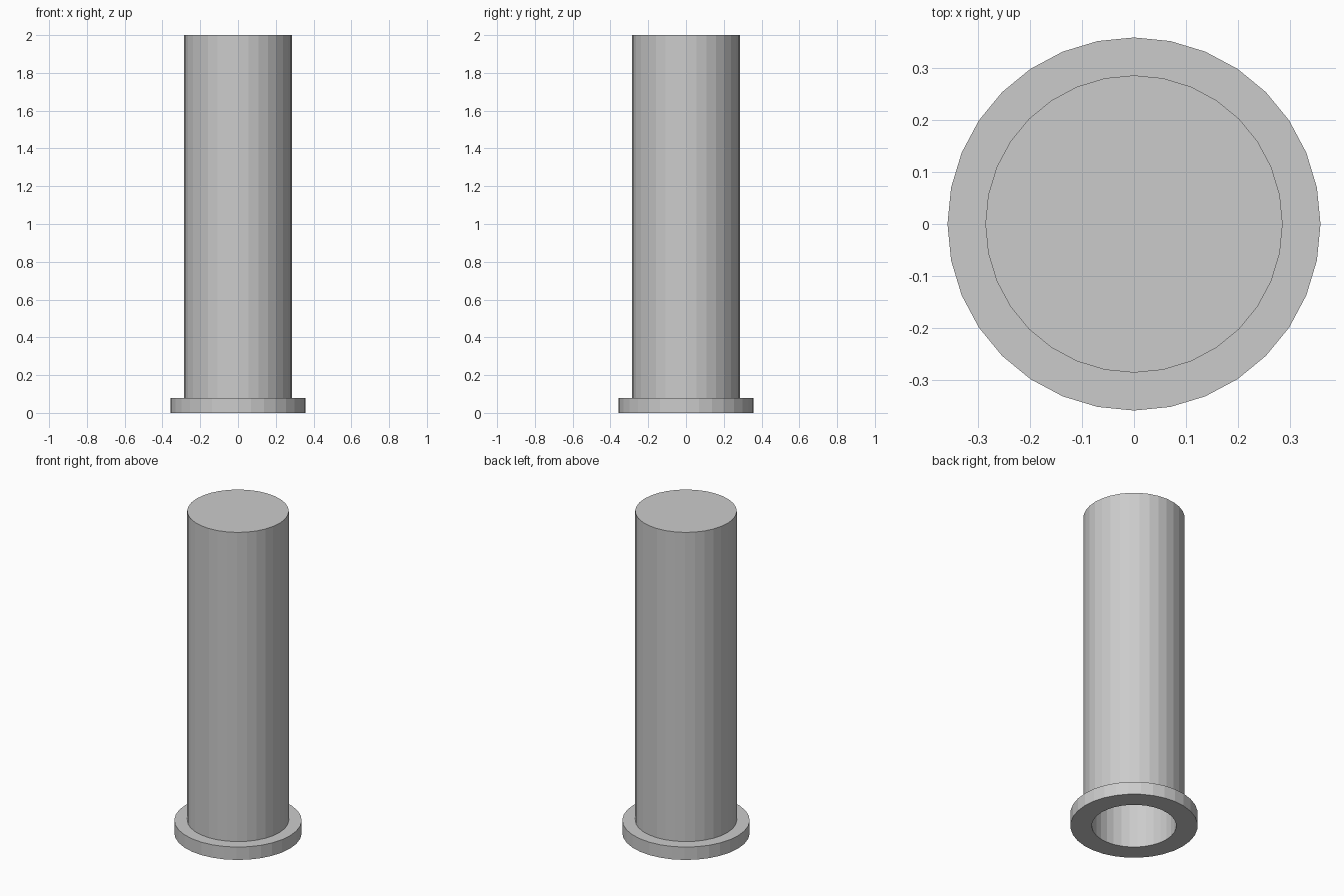
import bpy, bmesh
from math import cos, sin, tau

if "Cube" in bpy.data.objects:
    bpy.data.objects.remove(bpy.data.objects["Cube"])

SIDES = 32
# (radius, height) from the bore ceiling, down the bore, around the flange, up to the top
PROFILE = [(0.238, 1.95), (0.238, 0.0), (0.3585, 0.0),
           (0.3585, 0.08), (0.2857, 0.08), (0.2857, 2.0)]

bm = bmesh.new()
rings = [[bm.verts.new((r * cos(tau * i / SIDES), r * sin(tau * i / SIDES), z))
          for i in range(SIDES)] for r, z in PROFILE]

# Walls between neighbouring rings
for a, b in zip(rings, rings[1:]):
    for i in range(SIDES):
        j = (i + 1) % SIDES
        bm.faces.new((a[i], a[j], b[j], b[i]))

# Bore ceiling and closed top
bm.faces.new(rings[0])
bm.faces.new(rings[-1])
bmesh.ops.recalc_face_normals(bm, faces=bm.faces[:])

mesh = bpy.data.meshes.new("flanged_tube")
bm.to_mesh(mesh)
bm.free()
bpy.context.collection.objects.link(bpy.data.objects.new("flanged_tube", mesh))
